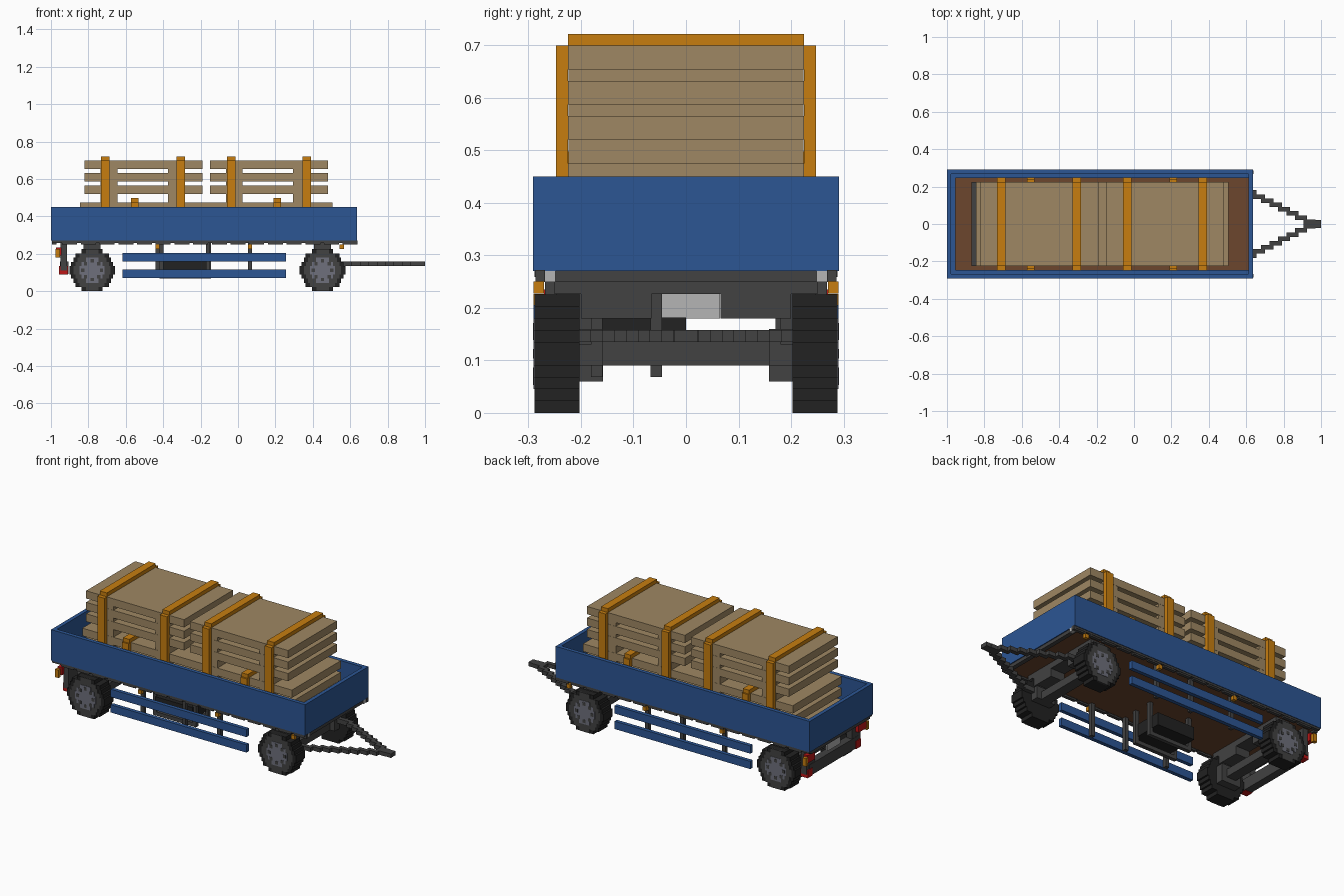
import bpy, bmesh

old = bpy.data.objects.get("Cube")
if old:
    bpy.data.objects.remove(old, do_unlink=True)

V = 0.0225  # block size


def material(name, rgb):
    m = bpy.data.materials.new(name)
    m.use_nodes = True
    m.diffuse_color = (*rgb, 1)
    bsdf = next(n for n in m.node_tree.nodes if n.type == 'BSDF_PRINCIPLED')
    bsdf.inputs["Base Color"].default_value = (*rgb, 1)
    return m


BLUE = material("blue paint", (0.025, 0.092, 0.295))
TAN = material("tan wood", (0.345, 0.245, 0.125))
ORANGE = material("orange", (0.57, 0.208, 0.005))
GREY = material("dark grey", (0.054, 0.054, 0.054))
BLACK = material("black rubber", (0.016, 0.016, 0.016))
BROWN = material("brown floor", (0.15, 0.061, 0.027))
RED = material("red lamp", (0.5, 0.008, 0.008))
LIGHT = material("light grey", (0.46, 0.46, 0.46))
HUB = material("hub grey", (0.156, 0.162, 0.2))


def boxes(name, mat, items):
    """One object from boxes given as (x0, x1, y0, y1, z0, z1)."""
    bm = bmesh.new()
    for x0, x1, y0, y1, z0, z1 in items:
        verts = bmesh.ops.create_cube(bm, size=1)["verts"]
        for v in verts:
            v.co.x = x1 if v.co.x > 0 else x0
            v.co.y = y1 if v.co.y > 0 else y0
            v.co.z = z1 if v.co.z > 0 else z0
    bmesh.ops.recalc_face_normals(bm, faces=bm.faces)
    me = bpy.data.meshes.new(name)
    bm.to_mesh(me)
    bm.free()
    me.materials.append(mat)
    ob = bpy.data.objects.new(name, me)
    bpy.context.collection.objects.link(ob)
    return ob


def both(items):
    """Add copies mirrored across y = 0."""
    return items + [(a, b, -d, -c, e, f) for a, b, c, d, e, f in items]


# Drop-side body
X0, X1, Y = -1.0, 0.636, 0.291
boxes("side_walls", BLUE, both([(X0, X1, Y - V, Y, 0.27, 0.45)]))
boxes("end_walls", BLUE, [(X0, X0 + V, -Y + V, Y - V, 0.27, 0.45),
                          (X1 - V, X1, -Y + V, Y - V, 0.27, 0.45)])
boxes("inner_sill", BLUE, both([(X0 + V, X1 - V, Y - 2 * V, Y - V, 0.272, 0.295)])
      + [(X0 + V, X0 + 2 * V, -0.245, 0.245, 0.272, 0.295)])
boxes("floor", BROWN, [(X0 + 0.01, X1 - 0.01, -Y + 0.01, Y - 0.01, 0.26, 0.275)])

# Underframe edge with small teeth
teeth = [(-0.94 + 0.1 * i, -0.86 + 0.1 * i, 0.268, 0.286, 0.25, 0.272) for i in range(16)]
boxes("frame_edge", GREY, both([(X0 + 0.005, X1 - 0.005, 0.266, 0.288, 0.259, 0.2715)] + teeth)
      + [(X1 - 0.03, X1 - 0.005, -0.27, 0.27, 0.25, 0.271),
         (X0 + 0.005, X0 + 0.03, -0.27, 0.27, 0.25, 0.271)])
boxes("front_markers", LIGHT, both([(X1 - 0.02, X1, 0.248, 0.27, 0.249, 0.27)]))

# Cargo: boards separated by spacer blocks
TOPS_LOW = (0.34, 0.4075, 0.475)
TOPS_HIGH = (0.565, 0.632, 0.699)
W = 0.225
boards = [(-0.845, 0.505, -W, W, t - 0.045, t) for t in TOPS_LOW]
spacers = []
for start in (-0.82, -0.15):
    boards += [(start, start + 0.63, -W, W, t - 0.045, t) for t in TOPS_HIGH]
    for off in (0.085, 0.445):
        a = start + off
        spacers.append((a, a + 0.09, -W + 0.001, W - 0.001, 0.273, 0.69))
boxes("cargo_boards", TAN, boards)
boxes("cargo_spacers", TAN, spacers)
boxes("cargo_stop", GREY, [(-0.868, -0.846, -W, W, 0.275, 0.32)])

# Straps around the load
straps = []
for xs, top in ((-0.71, 0.699), (-0.307, 0.699), (-0.037, 0.699), (0.368, 0.699),
                (-0.553, 0.475), (0.21, 0.475)):
    a, b = xs - V, xs + V
    if top < 0.5:
        a, b = xs - 0.02, xs + 0.02
    straps += both([(a, b, W, W + V, 0.275, top)])
    straps.append((a, b, -W, W, top, top + V))
    if top < 0.5:
        straps += both([(a, b, W - 0.005, W + V * 0.6, top - 0.01, top + V)])
boxes("load_straps", ORANGE, straps)

# Stepped wheels
ROWS = [0.056, 0.09, 0.1, 0.112, 0.122, 0.122, 0.112, 0.1, 0.09, 0.056]
HUB_ROWS = [0.034, 0.056, 0.067, 0.067, 0.056, 0.034]
for label, cx in (("rear", -0.78), ("front", 0.452)):
    tyre = [(cx - h, cx + h, 0.203, 0.286, i * V, (i + 1) * V) for i, h in enumerate(ROWS)]
    boxes(label + "_tyres", BLACK, both(tyre))
    wall = [(cx - h + V, cx + h - V, 0.28, 0.288, i * V, (i + 1) * V)
            for i, h in enumerate(ROWS)]
    boxes(label + "_sidewalls", GREY, both(wall))
    hub = [(cx - h, cx + h, 0.28, 0.29, 0.045 + i * V, 0.045 + (i + 1) * V)
           for i, h in enumerate(HUB_ROWS)]
    boxes(label + "_hubs", HUB, both(hub))
    # Dark bolt spots and centre cap
    spots = [(cx + dx - 0.009, cx + dx + 0.009, 0.28, 0.2915, 0.1125 + dz - 0.009, 0.1125 + dz + 0.009)
             for dx, dz in ((0.035, 0.035), (-0.035, 0.035), (0.035, -0.035), (-0.035, -0.035),
                            (0, 0.05), (0, -0.05), (0.05, 0), (-0.05, 0))]
    boxes(label + "_bolts", GREY, both(spots))
    # Axle, brake drums and suspension mounts
    boxes(label + "_axle", GREY, [(cx - 0.03, cx + 0.03, -0.204, 0.204, 0.09, 0.135)]
          + both([(cx - 0.06, cx + 0.06, 0.158, 0.204, 0.06 if label == "rear" else 0.09, 0.16),
                  (cx - 0.035, cx + 0.035, 0.18, 0.203, 0.135, 0.262),
                  (cx - 0.045, cx + 0.045, 0.066, 0.2, 0.18, 0.262)]))
    boxes(label + "_mount_beam", GREY, [(cx - 0.045, cx + 0.045, -0.25, 0.25, 0.226, 0.262)])

# Stepped drawbar
bar = [(0.545 + 2 * V * i, 0.61 + 2 * V * i, 0.18 - V * i, 0.204 - V * i, 0.135, 0.158)
       for i in range(9)]
boxes("drawbar", GREY, both(bar + [(0.44, 0.57, 0.18, 0.203, 0.13, 0.158)])
      + [(0.94, 1.0, -0.022, 0.022, 0.135, 0.158)])

# Side guard rails, their posts and reflectors
boxes("side_guards", BLUE, both([(-0.617, 0.257, 0.268, 0.29, z, z + 0.045)
                                 for z in (0.07, 0.16)]))
boxes("guard_posts", GREY, both([(x - 0.011, x + 0.011, 0.246, 0.268, 0.07, 0.262)
                                 for x in (-0.43, -0.16, 0.065)]))
boxes("side_reflectors", ORANGE, both([(x - 0.011, x + 0.011, 0.27, 0.29, 0.227, 0.25)
                                       for x in (-0.43, 0.065, 0.555)]))

# Storage box in a hanging cage
boxes("storage_box", BLACK, [(-0.4, -0.16, -0.19, 0.0, 0.11, 0.182)])
cage = [(x - 0.011, x + 0.011, y - 0.011, y + 0.011, 0.068, 0.262)
        for x in (-0.41, -0.155) for y in (-0.17, -0.057)]
cage += [(-0.42, -0.145, y - 0.011, y + 0.011, 0.068, 0.09) for y in (-0.17, -0.057)]
boxes("box_cage", GREY, cage)

# Rear bumper, lamps and plate
boxes("rear_bumper", GREY, [(-0.952, -0.907, -0.225, 0.225, 0.092, 0.158)]
      + both([(-0.95, -0.915, 0.17, 0.25, 0.11, 0.262)])
      + [(-0.945, -0.92, -0.25, 0.25, 0.226, 0.262)])
boxes("rear_lamps", RED, both([(-0.972, -0.945, 0.2, 0.27, 0.19, 0.235),
                               (-0.956, -0.91, 0.2, 0.245, 0.09, 0.135)]))
boxes("rear_side_lamps", ORANGE, both([(-0.976, -0.953, 0.27, 0.29, 0.18, 0.226)]))
boxes("rear_plate", LIGHT, [(-0.958, -0.948, -0.055, 0.065, 0.18, 0.226)])
